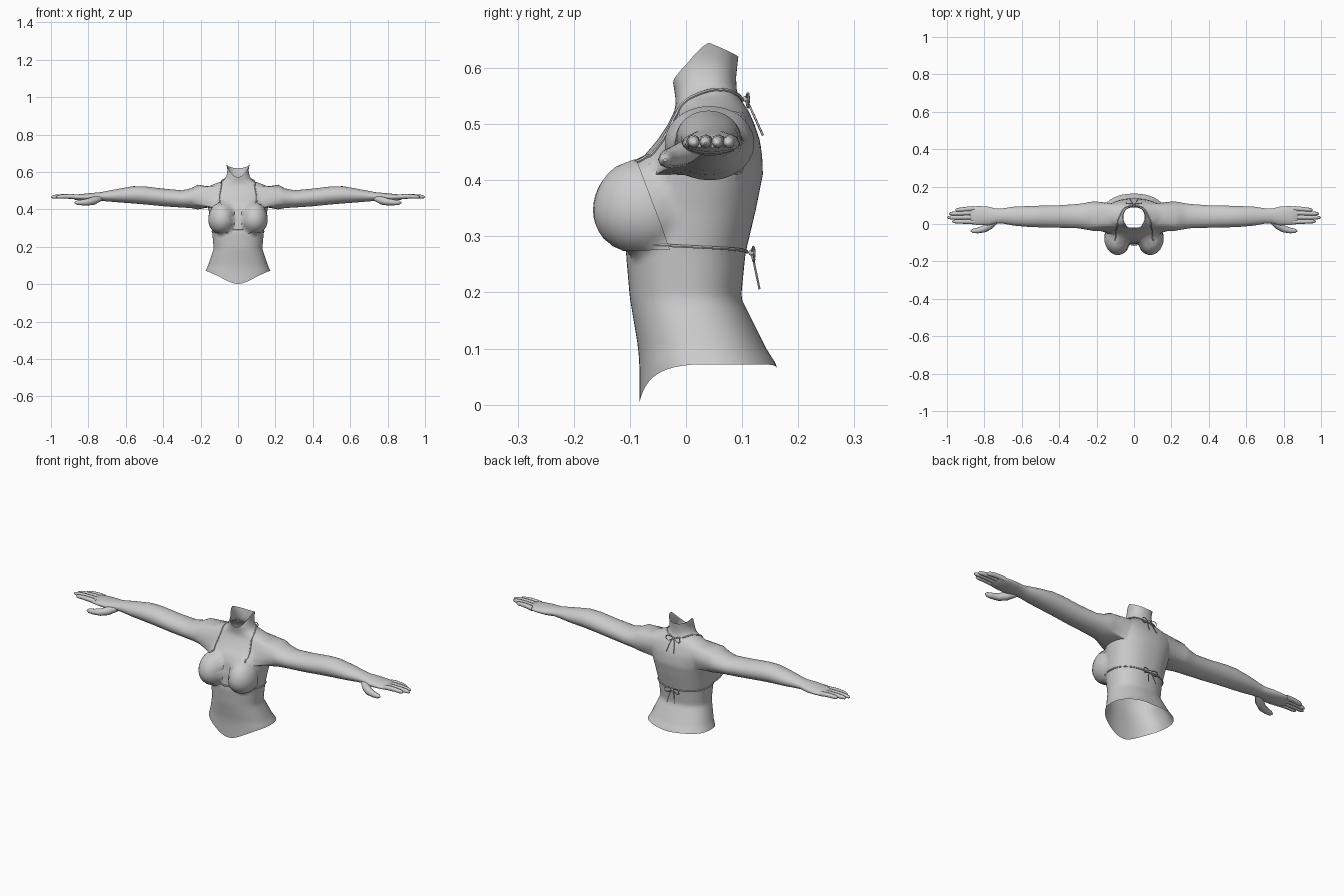
import bpy, bmesh
from math import sin, cos, pi, atan2, sqrt, radians
from mathutils import Vector
from mathutils.bvhtree import BVHTree

if "Cube" in bpy.data.objects:
    bpy.data.objects.remove(bpy.data.objects["Cube"])

N, HALF = 72, 6          # torso columns, half width of the arm opening in columns
# torso profile: z, half width, front y, back y
PROFILE = [(0.0, .178, -.083, .165), (.07, .174, -.083, .162), (.10, .160, -.085, .143), (.19, .130, -.100, .098),
           (.27, .137, -.107, .106), (.35, .148, -.102, .125), (.41, .160, -.092, .137),
           (.44, .168, -.078, .136), (.47, .174, -.052, .132), (.50, .178, -.032, .122),
           (.525, .158, -.020, .111), (.54, .115, -.018, .100), (.555, .076, -.020, .091),
           (.58, .061, -.024, .089), (.61, .056, -.018, .092), (.65, .064, -.014, .097)]
# arm sections: x, y, z, half depth, half height
ARM = [(.215, .042, .466, .080, .066), (.25, .042, .460, .073, .053), (.30, .042, .456, .065, .046),
       (.40, .040, .464, .060, .047), (.50, .040, .475, .058, .048), (.56, .040, .478, .056, .046),
       (.64, .042, .474, .051, .036), (.70, .043, .471, .041, .028), (.735, .043, .469, .039, .023),
       (.78, .043, .466, .050, .022), (.83, .045, .465, .051, .018), (.87, .046, .465, .047, .014),
       (.885, .046, .465, .038, .007)]


def lerp_table(z):
    z = max(PROFILE[0][0], min(PROFILE[-1][0], z))
    for p, q in zip(PROFILE, PROFILE[1:]):
        if z <= q[0]:
            t = (z - p[0]) / (q[0] - p[0])
            return [p[i] + (q[i] - p[i]) * t for i in (1, 2, 3)]


def bust_reach(c, s, z, yc):
    """Distance along a horizontal ray to the outside of the bust form."""
    cz = .345
    rz = .077 if z < cz else .092
    k = 1 - ((z - cz) / rz) ** 2
    if k <= 0:
        return 0
    k = sqrt(k)
    a, b = .070 * k, .088 * k
    dx, dy = -.086, yc + .075
    A = (c / a) ** 2 + (s / b) ** 2
    B = dx * c / a ** 2 + dy * s / b ** 2
    C = (dx / a) ** 2 + (dy / b) ** 2 - 1
    D = B * B - A * C
    return (-B + sqrt(D)) / A if D > 0 else 0


def surf(th, z):
    w, f, b = lerp_table(z)
    yc, d, n = (f + b) / 2, (b - f) / 2, 2.3
    c, s = cos(th), sin(th)
    r = (abs(c / w) ** n + abs(s / d) ** n) ** (-1 / n)
    if s < .3:
        r = max(r, bust_reach(abs(c), s, z, yc))
    return Vector((r * c, yc + r * s, z))


def finish(bm, name):
    bmesh.ops.recalc_face_normals(bm, faces=bm.faces[:])
    me = bpy.data.meshes.new(name)
    bm.to_mesh(me)
    bm.free()
    ob = bpy.data.objects.new(name, me)
    bpy.context.collection.objects.link(ob)
    bpy.context.view_layer.objects.active = ob
    for o in bpy.context.selected_objects:
        o.select_set(False)
    ob.select_set(True)
    bpy.ops.object.shade_smooth_by_angle(angle=radians(50))
    return ob


def ring_faces(bm, a, b):
    for i in range(len(a)):
        j = (i + 1) % len(a)
        bm.faces.new((a[i], a[j], b[j], b[i]))


def tube(name, pts, radii, sides=8):
    bm = bmesh.new()
    pts = [Vector(p) for p in pts]
    if not isinstance(radii, (list, tuple)):
        radii = [radii] * len(pts)
    prev = None
    for i, p in enumerate(pts):
        d = (pts[min(i + 1, len(pts) - 1)] - pts[max(i - 1, 0)]).normalized()
        u = d.cross(Vector((0, 0, 1)) if abs(d.z) < .9 else Vector((0, 1, 0))).normalized()
        v = d.cross(u)
        ring = [bm.verts.new(p + (u * cos(2 * pi * k / sides) + v * sin(2 * pi * k / sides)) * radii[i])
                for k in range(sides)]
        if prev:
            ring_faces(bm, prev, ring)
        else:
            bm.faces.new(ring)
        prev = ring
    bm.faces.new(prev)
    return finish(bm, name)


# Body: open torso with bust, neck and curved hem
bm = bmesh.new()
angles = [2 * pi * i / N for i in range(N)]


def hem(th):
    s = sin(th)
    return .072 - .070 * max(0, -s) ** 2.5 - .006 * max(0, s) ** 8


def collar(th):
    s = sin(th)
    return .645 - (.072 * (-s) ** 1.3 if s < 0 else .025 * s)


rows = []
for k in range(5):
    rows.append([bm.verts.new(surf(t, hem(t) + (.11 - hem(t)) * k / 5)) for t in angles])
levels = [.11 + .0125 * k for k in range(37)]
for z in levels:
    rows.append([bm.verts.new(surf(t, z)) for t in angles])
for k in range(1, 6):
    rows.append([bm.verts.new(surf(t, .56 + (collar(t) - .56) * k / 5)) for t in angles])
for r, (a, b) in enumerate(zip(rows, rows[1:])):
    arm_row = 5 <= r < 42 and .405 < a[0].co.z and b[0].co.z < .53
    for i in range(N):
        away = min(i + .5, N - i - .5, abs(i + .5 - N / 2))
        if not (arm_row and away < HALF):
            j = (i + 1) % N
            bm.faces.new((a[i], a[j], b[j], b[i]))
bmesh.ops.delete(bm, geom=[v for v in bm.verts if not v.link_faces], context='VERTS')

# Arms and palms grown out of the torso openings
for s in (1, -1):
    def ang(v):
        return atan2((v.co.z - .466) / .066, (v.co.y - .042) / .080)
    loop = sorted([v for v in bm.verts if v.is_boundary and .40 < v.co.z < .54 and v.co.x * s > .08], key=ang)
    al = [ang(v) for v in loop]
    even = [-pi + 2 * pi * (i + .5) / len(al) for i in range(len(al))]
    prev = loop
    for n, (x, y, z, ry, rz) in enumerate(ARM):
        t = min(1, .3 + n * .25)
        ring = [bm.verts.new((s * x, y + ry * cos(a + (e - a) * t), z + rz * sin(a + (e - a) * t)))
                for a, e in zip(al, even)]
        ring_faces(bm, prev, ring)
        prev = ring
    bm.faces.new(prev)
bmesh.ops.recalc_face_normals(bm, faces=bm.faces[:])
bm.normal_update()
tree = BVHTree.FromBMesh(bm)
cup_src = bm.copy()
finish(bm, "body")

# Fingers and thumbs
for s, side in ((1, "left"), (-1, "right")):
    for k, (y, tip) in enumerate(((.012, .972), (.036, 1.0), (.060, .990), (.083, .955))):
        y2 = y * .85 + .004
        L = tip - .855
        tube(f"{side}_finger_{k + 1}",
             [(s * (.855 + L * f), y + (y2 - y) * f, .466 + .004 * sin(pi * f)) for f in (0, .3, .6, .85, .96, 1)],
             [.0125, .0125, .0115, .0105, .007, .002])
    tube(f"{side}_thumb", [(s * .735, .022, .460), (s * .77, -.006, .447), (s * .80, -.026, .440),
                           (s * .835, -.035, .437), (s * .86, -.037, .436), (s * .873, -.037, .436)],
         [.016, .022, .019, .015, .012, .003])

# Cups: cloth triangles lifted off the bust
for co, no in (((0, 0, .277), (0, 0, -1)), ((.012, 0, .28), (-.155, 0, .082)),
               ((.11, -.088, .435), (0, .145, .055))):
    bmesh.ops.bisect_plane(cup_src, geom=cup_src.verts[:] + cup_src.edges[:] + cup_src.faces[:],
                           plane_co=co, plane_no=Vector(no).normalized(), clear_outer=True)
cup_src.normal_update()
for v, n in [(v, v.normal.copy()) for v in cup_src.verts]:
    v.co += n * .003
mirror = cup_src.copy()
for v in mirror.verts:
    v.co.x *= -1
finish(cup_src, "left_cup")
finish(mirror, "right_cup")


def hug(pts, off, steps=8):
    """Resample a path and lay it on the body surface."""
    out = []
    for a, b in zip(pts, pts[1:]):
        for k in range(steps):
            co, no, _, _ = tree.find_nearest(Vector(a).lerp(Vector(b), k / steps))
            out.append(co + no * off)
    co, no, _, _ = tree.find_nearest(Vector(pts[-1]))
    return out + [co + no * off]


# Neck straps and back band
for s, side in ((1, "left"), (-1, "right")):
    tube(f"{side}_neck_strap", hug([(s * .103, -.090, .43), (s * .100, -.045, .47), (s * .088, -.005, .515),
                                    (s * .072, .04, .55), (s * .045, .085, .552), (0, .105, .545)], .002), .003, 6)
    band = []
    for k in range(25):
        t = radians(-25 + 115 * k / 24)
        p = surf(t, .285 - .013 * k / 24)
        band.append((s * p.x, p.y, p.z))
    tube(f"{side}_back_band", hug(band, .002, 1), .003, 6)
# Short tie between the cups
tube("centre_tie", [(x, -.107 - .006 * (1 - abs(x) / .03), .292) for x in (-.03, -.015, 0, .015, .03)], .004, 6)

# Bows at nape and back
for name, y, z, lean in (("neck", .107, .545, .030), ("back", .117, .271, .014)):
    tube(name + "_knot", [(-.007, y, z), (-.004, y, z), (.004, y, z), (.007, y, z)], [.003, .006, .006, .003])
    for s, side in ((1, "left"), (-1, "right")):
        tube(f"{name}_bow_{side}_loop",
             [(s * .042 * sin(pi * t / 10), y + .005 * sin(pi * t / 10),
               z - .004 * sin(pi * t / 10) + .013 * sin(2 * pi * t / 10)) for t in range(11)], .002, 5)
        tube(f"{name}_bow_{side}_tail",
             [(s * .003, y, z), (s * .014, y + lean * .4, z - .025), (s * .022, y + lean, z - .065)], .002, 5)
